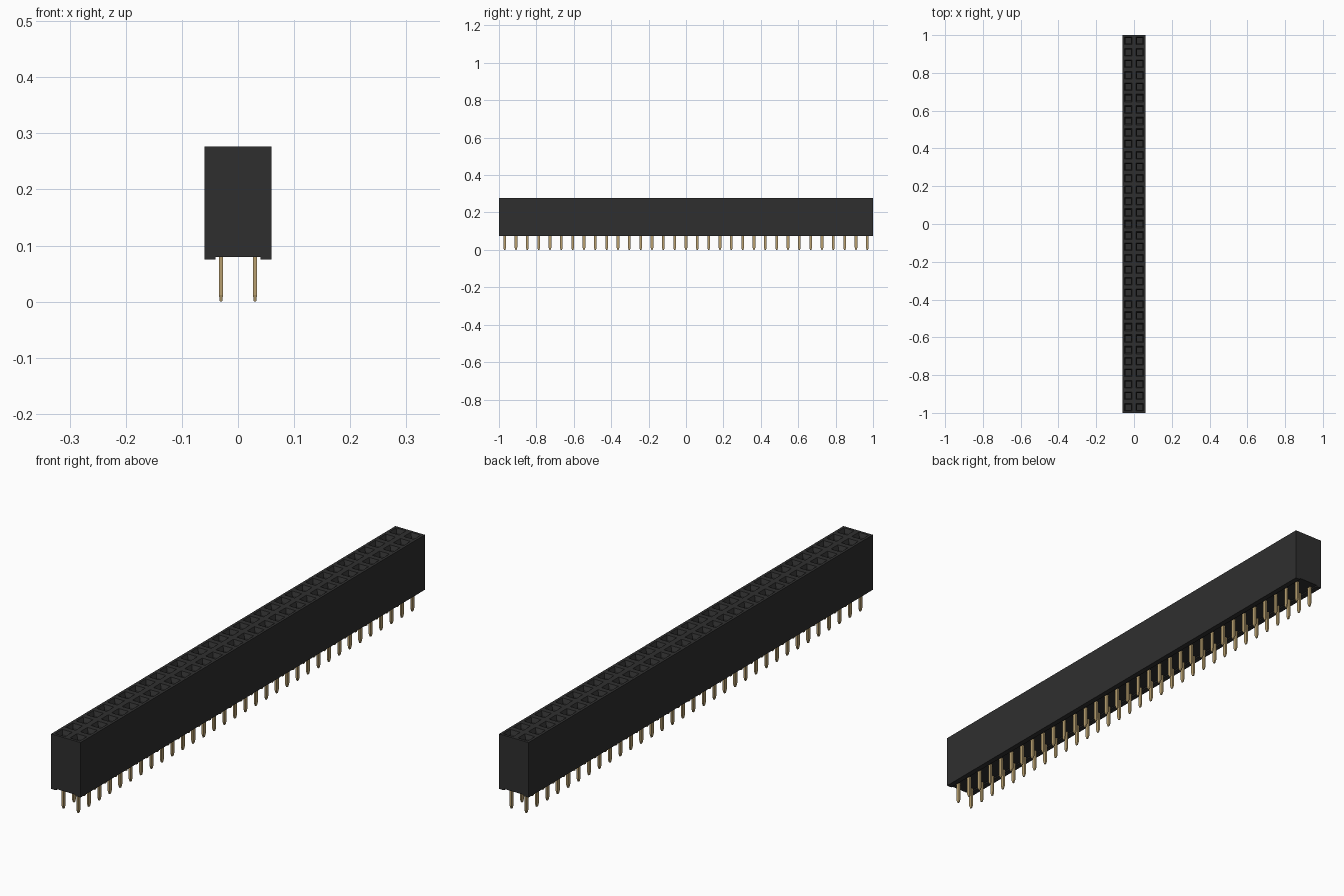
import bpy, bmesh
from mathutils import Matrix, Vector

cube = bpy.data.objects.get("Cube")
if cube:
    bpy.data.objects.remove(cube, do_unlink=True)

ROWS = 33
PITCH = 2 / ROWS
HALF_W = 0.06
TOP, BASE, FOOT = 0.277, 0.08, 0.075


def material(name, rgb):
    m = bpy.data.materials.new(name)
    m.use_nodes = True
    m.diffuse_color = (*rgb, 1)
    m.node_tree.nodes["Principled BSDF"].inputs["Base Color"].default_value = (*rgb, 1)
    return m


def finish(name, bm, mat):
    mesh = bpy.data.meshes.new(name)
    bmesh.ops.recalc_face_normals(bm, faces=bm.faces)
    bm.to_mesh(mesh)
    bm.free()
    mesh.materials.append(mat)
    obj = bpy.data.objects.new(name, mesh)
    bpy.context.collection.objects.link(obj)
    return obj


def add_box(bm, center, size):
    m = Matrix.Translation(center) @ Matrix.Diagonal((*size, 1))
    return bmesh.ops.create_cube(bm, size=1, matrix=m)["verts"]


black = material("black plastic", (0.028, 0.028, 0.028))
gold = material("gold contact", (0.48, 0.35, 0.16))

# Housing: a grid of cells on top, each sunk into a funnel and a deep socket
bm = bmesh.new()
bmesh.ops.create_grid(bm, x_segments=2, y_segments=ROWS, size=1,
                      matrix=Matrix.Translation((0, 0, TOP)) @ Matrix.Diagonal((HALF_W, 1, 1, 1)))
cells = bm.faces[:]
rim = [e for e in bm.edges if e.is_boundary]
walls = bmesh.ops.extrude_edge_only(bm, edges=rim)["geom"]
for v in walls:
    if isinstance(v, bmesh.types.BMVert):
        v.co.z = BASE
bmesh.ops.contextual_create(bm, geom=[e for e in walls if isinstance(e, bmesh.types.BMEdge) and e.is_boundary])
for thickness, depth in ((0.014, 0), (0.009, -0.014), (0, -0.12)):
    if thickness:
        bmesh.ops.inset_individual(bm, faces=cells, thickness=thickness, depth=depth)
    else:
        for f in cells[:]:
            new = bmesh.ops.extrude_discrete_faces(bm, faces=[f])["faces"][0]
            bmesh.ops.translate(bm, verts=new.verts[:], vec=Vector((0, 0, depth)))
finish("housing", bm, black)

# Standoff rails along both lower edges
for side, label in ((1, "left"), (-1, "right")):
    bm = bmesh.new()
    add_box(bm, (side * 0.05, 0, (BASE + FOOT) / 2), (0.02, 2, BASE - FOOT))
    finish(label + "_rail", bm, black)

# Flat pins with tapered tips, two per row
bm = bmesh.new()
for row in range(ROWS):
    y = (row + 0.5) * PITCH - 1
    for x in (-PITCH / 2, PITCH / 2):
        add_box(bm, (x, y, 0.052), (0.007, 0.014, 0.08))
        tip = add_box(bm, (x, y, 0.006), (0.007, 0.014, 0.012))
        for v in tip:
            if v.co.z < 0.006:
                v.co.x = x + (v.co.x - x) * 0.6
                v.co.y = y + (v.co.y - y) * 0.5
finish("pins", bm, gold)
